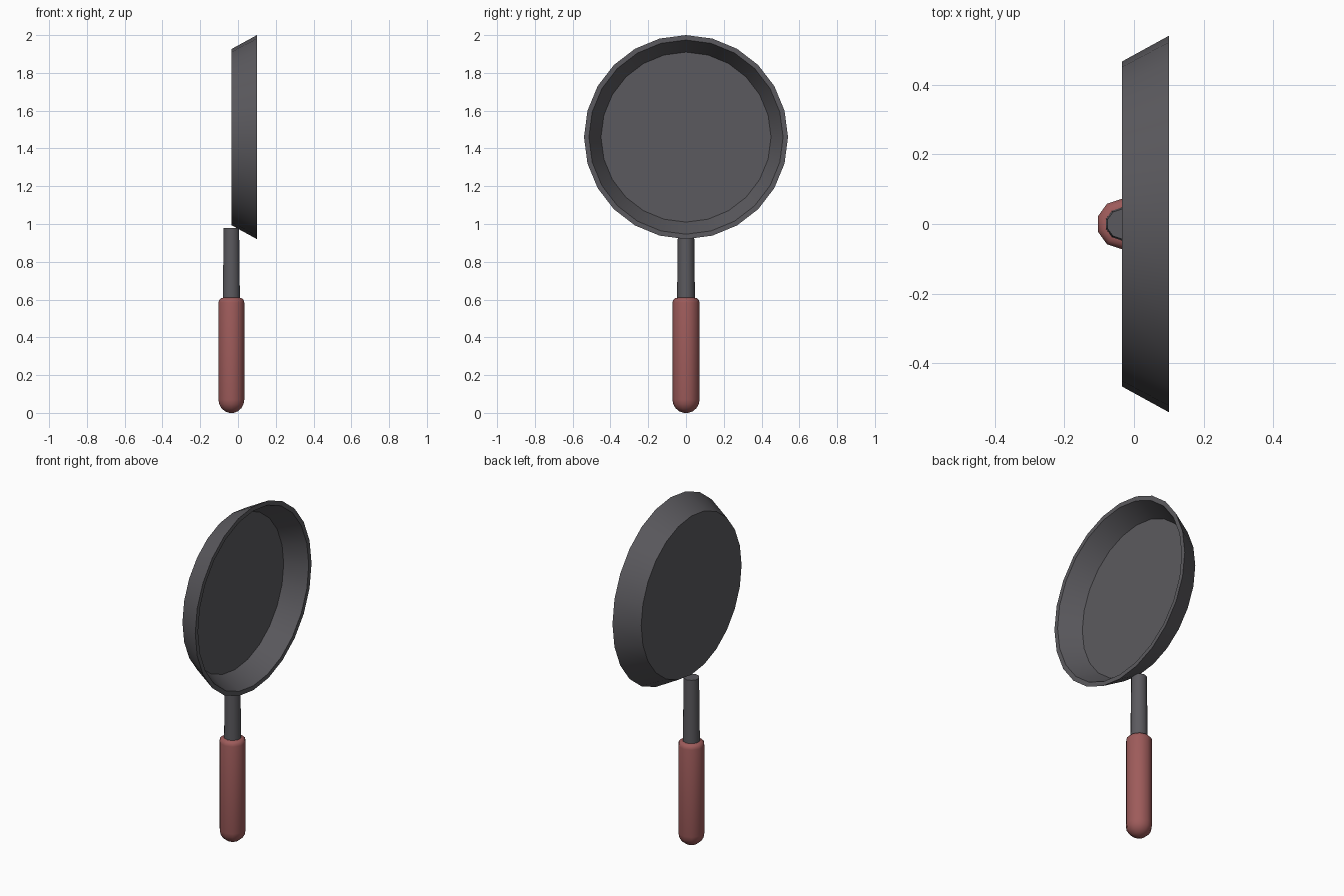
import bpy
import bmesh
import math
from mathutils import Matrix

cube = bpy.data.objects.get("Cube")
if cube:
    bpy.data.objects.remove(cube, do_unlink=True)


def make_material(name, color):
    mat = bpy.data.materials.new(name)
    mat.use_nodes = True
    mat.diffuse_color = color
    mat.node_tree.nodes["Principled BSDF"].inputs["Base Color"].default_value = color
    return mat


def lathe(name, profile, sides, mat, matrix):
    """Spin (radius, height) points about local z and cap both ends."""
    bm = bmesh.new()
    rings = []
    for r, h in profile:
        ring = []
        for i in range(sides):
            a = math.pi / 2 + math.tau * i / sides
            ring.append(bm.verts.new((r * math.cos(a), r * math.sin(a), h)))
        rings.append(ring)
    for low, high in zip(rings, rings[1:]):
        for i in range(sides):
            j = (i + 1) % sides
            bm.faces.new((low[i], low[j], high[j], high[i]))
    bm.faces.new(rings[0][::-1])
    bm.faces.new(rings[-1])
    bmesh.ops.transform(bm, matrix=matrix, verts=bm.verts)
    bmesh.ops.recalc_face_normals(bm, faces=bm.faces)
    mesh = bpy.data.meshes.new(name)
    bm.to_mesh(mesh)
    bm.free()
    mesh.materials.append(mat)
    obj = bpy.data.objects.new(name, mesh)
    bpy.context.collection.objects.link(obj)
    bpy.ops.object.select_all(action="DESELECT")
    obj.select_set(True)
    bpy.context.view_layer.objects.active = obj
    bpy.ops.object.shade_smooth_by_angle(angle=math.radians(40))
    return obj


iron = make_material("dark iron", (0.105, 0.102, 0.113, 1))
red = make_material("dull red", (0.34, 0.105, 0.103, 1))

# Pan: flared wall with a flat rim, opening toward +x
pan_matrix = Matrix.Translation((0, 0, 1.46)) @ Matrix.Rotation(math.pi / 2, 4, "Y")
lathe("pan", [(0.466, -0.035), (0.54, 0.1), (0.514, 0.1), (0.45, -0.018)],
      24, iron, pan_matrix)

# Handle parts share one upright axis
axis = Matrix.Translation((-0.035, 0, 0))
lathe("handle_rod", [(0.048, 0.55), (0.043, 0.98)], 10, iron, axis)

# Grip: domed lower end and softly rounded shoulder
R = 0.072
SHOULDER = 0.026
TOP = 0.61
grip = []
for k in range(5):
    a = math.radians(10 + 20 * k)
    grip.append((R * math.sin(a), R * (1 - math.cos(a)) / (1 - math.cos(a) * 0.0)))
low = grip[0][1]
grip = [(r, h - low) for r, h in grip]
for k in range(4):
    a = math.radians(30 * k)
    grip.append((R - SHOULDER * (1 - math.cos(a)),
                 TOP - SHOULDER * (1 - math.sin(a))))
lathe("handle_grip", grip, 10, red, axis)
